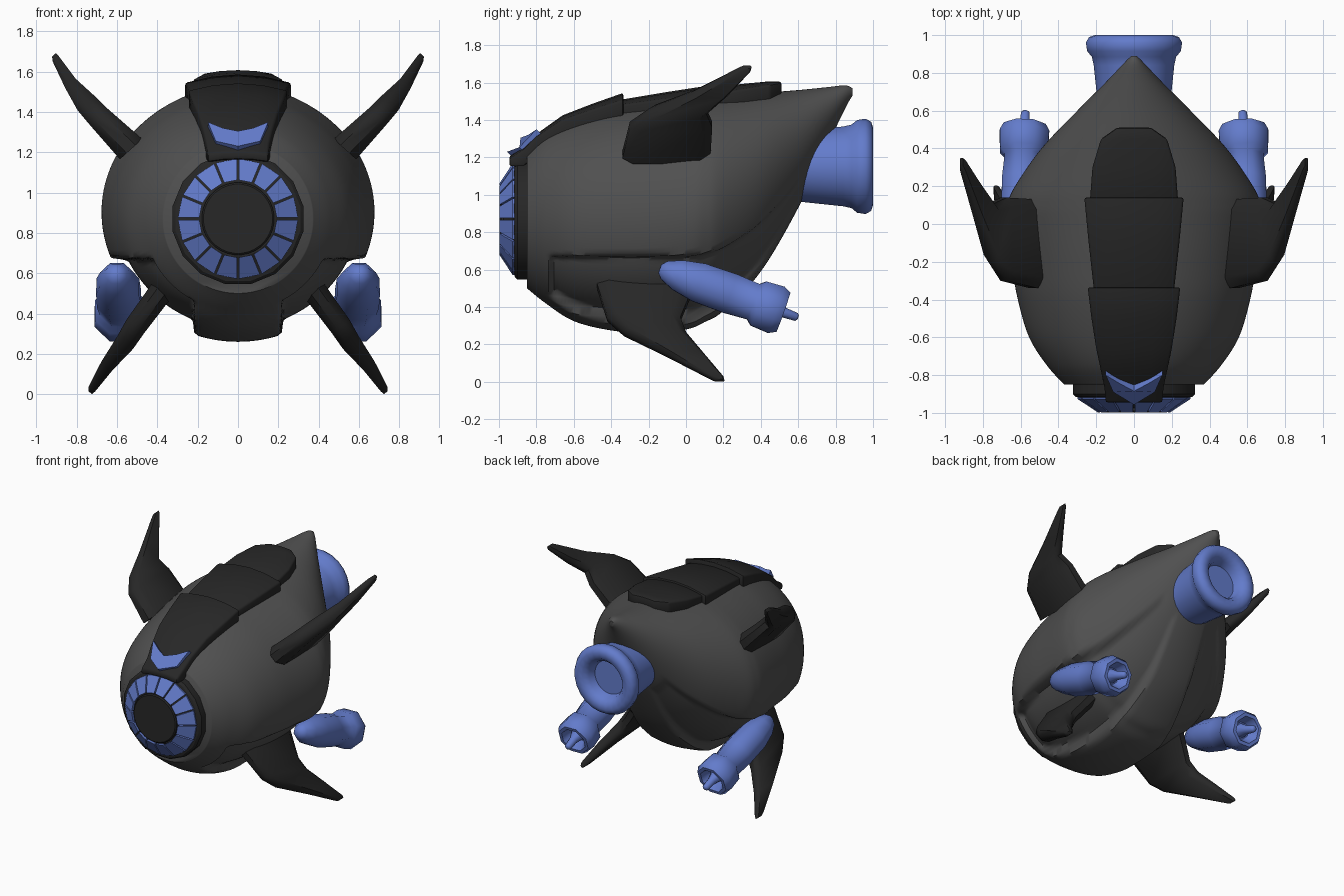
import bpy, bmesh, math
from mathutils import Vector

cube = bpy.data.objects.get("Cube")
if cube:
    bpy.data.objects.remove(cube, do_unlink=True)


def material(name, rgb):
    m = bpy.data.materials.new(name)
    m.use_nodes = True
    m.diffuse_color = (*rgb, 1)
    m.node_tree.nodes["Principled BSDF"].inputs["Base Color"].default_value = (*rgb, 1)
    return m


GREY = material("hull_grey", (0.08, 0.08, 0.08))
DARK = material("armour_black", (0.02, 0.02, 0.02))
BLUE = material("accent_blue", (0.125, 0.2, 0.6))


def loft(name, rings, mat, angle=35, bevel=0):
    """Skin a list of equal-length closed rings and cap both ends."""
    bm = bmesh.new()
    loops = [[bm.verts.new(p) for p in ring] for ring in rings]
    n = len(loops[0])
    for a, b in zip(loops, loops[1:]):
        for i in range(n):
            j = (i + 1) % n
            bm.faces.new((a[i], a[j], b[j], b[i]))
    bm.faces.new(loops[0])
    bm.faces.new(loops[-1])
    bmesh.ops.recalc_face_normals(bm, faces=bm.faces)
    if bevel:
        edges = [e for e in bm.edges if e.calc_face_angle(0) > math.radians(35)]
        bmesh.ops.bevel(bm, geom=edges, offset=bevel, segments=2, profile=0.5,
                        affect='EDGES', clamp_overlap=True)
    me = bpy.data.meshes.new(name)
    bm.to_mesh(me)
    bm.free()
    me.materials.append(mat)
    me.shade_smooth()
    me.set_sharp_from_angle(angle=math.radians(angle))
    ob = bpy.data.objects.new(name, me)
    bpy.context.collection.objects.link(ob)
    return ob


def lathe(name, profile, start, axis, mat, sides=32, angle=35):
    """Turn (distance, radius) pairs around an axis."""
    axis = Vector(axis).normalized()
    u = axis.cross(Vector((0, 0, 1))).normalized()
    v = axis.cross(u)
    turn = [2 * math.pi * (i + 0.5) / sides for i in range(sides)]
    rings = [[Vector(start) + axis * d + (u * math.cos(a) + v * math.sin(a)) * r
              for a in turn] for d, r in profile]
    return loft(name, rings, mat, angle)


def spline(points, steps):
    """Catmull-Rom interpolation of tuples."""
    out = []
    for k in range(len(points) - 1):
        p = [Vector(points[min(max(k + o, 0), len(points) - 1)]) for o in (-1, 0, 1, 2)]
        for s in range(steps):
            t = s / steps
            out.append(p[1] + (p[2] - p[0]) * (t / 2)
                       + (p[0] * 2 - p[1] * 5 + p[2] * 4 - p[3]) * (t * t / 2)
                       + (p[1] * 3 - p[0] - p[2] * 3 + p[3]) * (t ** 3 / 2))
    return out + [Vector(points[-1])]


# Hull: stations of y, half width, top and bottom
stations = [(-0.85, 0.37, 1.24, 0.50), (-0.75, 0.46, 1.33, 0.42), (-0.6, 0.555, 1.40, 0.325),
            (-0.4, 0.615, 1.46, 0.275), (-0.2, 0.65, 1.49, 0.26), (0, 0.675, 1.51, 0.28),
            (0.1, 0.67, 1.52, 0.32), (0.2, 0.63, 1.53, 0.38), (0.4, 0.49, 1.545, 0.59),
            (0.6, 0.30, 1.56, 0.93), (0.75, 0.15, 1.575, 1.25), (0.85, 0.055, 1.585, 1.46),
            (0.89, 0.015, 1.57, 1.53)]


def hull_point(y, w, top, bot, a):
    """Ellipse point, pushed inward inside the lower side panels."""
    mid, half = (top + bot) / 2, (top - bot) / 2
    x, z = w * math.cos(a), mid + half * math.sin(a)
    back = max(0, y)
    inside = min(0.68 + 1.15 * back ** 2 - z, abs(x) - 0.21 + 0.15 * back, y + 0.74, 0.62 - y)
    t = min(max(inside / 0.045, 0), 1)
    k = 1 - 0.11 * min(1, w / 0.5) * t * t * (3 - 2 * t)
    return (x * k, y, mid + (z - mid) * k)


turn = [2 * math.pi * i / 144 for i in range(144)]
loft("hull", [[hull_point(*s, a) for a in turn] for s in spline(stations, 9)], GREY, 50)

# Nose: collar, eye disc and ring of tiles
EYE = Vector((0, 0, 0.87))
lathe("nose_collar", [(0.78, 0.33), (0.9, 0.33), (0.915, 0.315), (0.92, 0.29), (0.975, 0.19)],
      EYE, (0, -1, 0), DARK, 16, 25)
lathe("eye_disc", [(0.95, 0.18), (0.99, 0.18), (0.997, 0.172)], EYE, (0, -1, 0), DARK, 32)
TILES = 16
for i in range(TILES):
    def tile_ring(lift):
        pts = []
        for r, y, ends in ((0.298, -0.912, (-1, 1)), (0.192, -0.982, (1, -1))):
            for e in ends:
                a = 2 * math.pi * (i + 0.5) / TILES + e * (math.pi / TILES - 0.005 / r)
                pts.append((r * math.cos(a), y - lift, 0.87 + r * math.sin(a)))
        return pts
    loft("eye_tile_%02d" % (i + 1), [tile_ring(-0.02), tile_ring(0.015)], BLUE, 25)


# Back armour: overlapping arched plates, stations of y, half width, top, thickness
def plate(name, rows):
    rings = []
    for y, w, top, thick in rows:
        us = [-1, -0.5, 0, 0.5, 1]
        upper = [(w * u, y, top - 0.6 * (w * u) ** 2) for u in us]
        rings.append(upper + [(x, y, z - thick) for x, _, z in reversed(upper)])
    loft(name, rings, DARK, 40, 0.012)


plate("front_plate", [(-0.945, 0.15, 1.205, 0.04), (-0.87, 0.155, 1.255, 0.09),
                      (-0.8, 0.17, 1.325, 0.1), (-0.66, 0.2, 1.425, 0.1),
                      (-0.5, 0.225, 1.487, 0.1), (-0.335, 0.245, 1.545, 0.1)])
plate("middle_plate", [(-0.37, 0.21, 1.505, 0.1), (-0.1, 0.24, 1.55, 0.1),
                       (0.14, 0.263, 1.587, 0.1)])
plate("rear_plate", [(0.1, 0.235, 1.565, 0.1), (0.3, 0.22, 1.593, 0.1),
                     (0.45, 0.175, 1.607, 0.09), (0.51, 0.09, 1.605, 0.08)])

# Brow chevron, two mirrored halves in one outline
half = [(0.11, -0.89, 1.255), (0.15, -0.8, 1.35), (0.075, -0.845, 1.32)]
outline = ([(0, -0.957, 1.23)] + half + [(0, -0.885, 1.305)]
           + [(-x, y, z) for x, y, z in reversed(half)])
loft("brow_chevron", [outline, [(x, y + 0.04, z - 0.04) for x, y, z in outline]], BLUE, 30)


# Fins: stations of x, z, leading y, trailing y, half thickness
def fin(name, side, rows, normal):
    nx, nz = normal
    rings = []
    for x, z, y0, y1, t in rows:
        e = (y1 - y0) * 0.12
        section = [(y0, 0.4), (y0 + e, 1), (y1 - e, 1), (y1, 0.4)]
        section += [(y, -k) for y, k in reversed(section)]
        rings.append([(side * (x + nx * t * k), y, z + nz * t * k) for y, k in section])
    loft(name, rings, DARK, 50)


upper = [(0.53, 1.215, -0.34, 0.13, 0.075), (0.69, 1.375, -0.3, 0.14, 0.06),
         (0.755, 1.445, -0.2, 0.11, 0.055), (0.83, 1.54, 0.03, 0.225, 0.035),
         (0.905, 1.665, 0.27, 0.345, 0.02), (0.913, 1.683, 0.3, 0.35, 0.012)]
lower = [(0.37, 0.525, -0.48, 0.05, 0.06), (0.51, 0.335, -0.42, -0.03, 0.055),
         (0.56, 0.255, -0.33, 0, 0.05), (0.65, 0.14, -0.1, 0.1, 0.035),
         (0.725, 0.025, 0.12, 0.2, 0.02), (0.733, 0.008, 0.15, 0.205, 0.012)]

# Thruster pods: hollow nozzle with a spike
pod = [(0, 0.025), (0.025, 0.055), (0.1, 0.09), (0.22, 0.115), (0.4, 0.118), (0.53, 0.108),
       (0.56, 0.135), (0.66, 0.142), (0.7, 0.12), (0.7, 0.095), (0.63, 0.06)]
spike = [(0.6, 0.06), (0.7, 0.03), (0.775, 0.024), (0.785, 0.012)]

for side, label in ((1, "left"), (-1, "right")):
    fin(label + "_upper_fin", side, upper, (0.74, -0.67))
    fin(label + "_lower_fin", side, lower, (0.8, 0.6))
    start, axis = (side * 0.605, -0.14, 0.605), (side * -0.03, 0.75, -0.265)
    lathe(label + "_pod", pod, start, axis, BLUE, 8, 50)
    lathe(label + "_pod_spike", spike, start, axis, BLUE, 8, 50)

# Main engine with dished exhaust
lathe("main_engine", [(0.45, 0.17), (0.65, 0.195), (0.84, 0.215), (0.885, 0.225), (0.915, 0.25),
                      (0.96, 0.257), (0.99, 0.24), (1.0, 0.21), (0.995, 0.17), (0.96, 0.14),
                      (0.91, 0.125)], (0, 0, 1.152), (0, 1, 0), BLUE, 24, 45)
